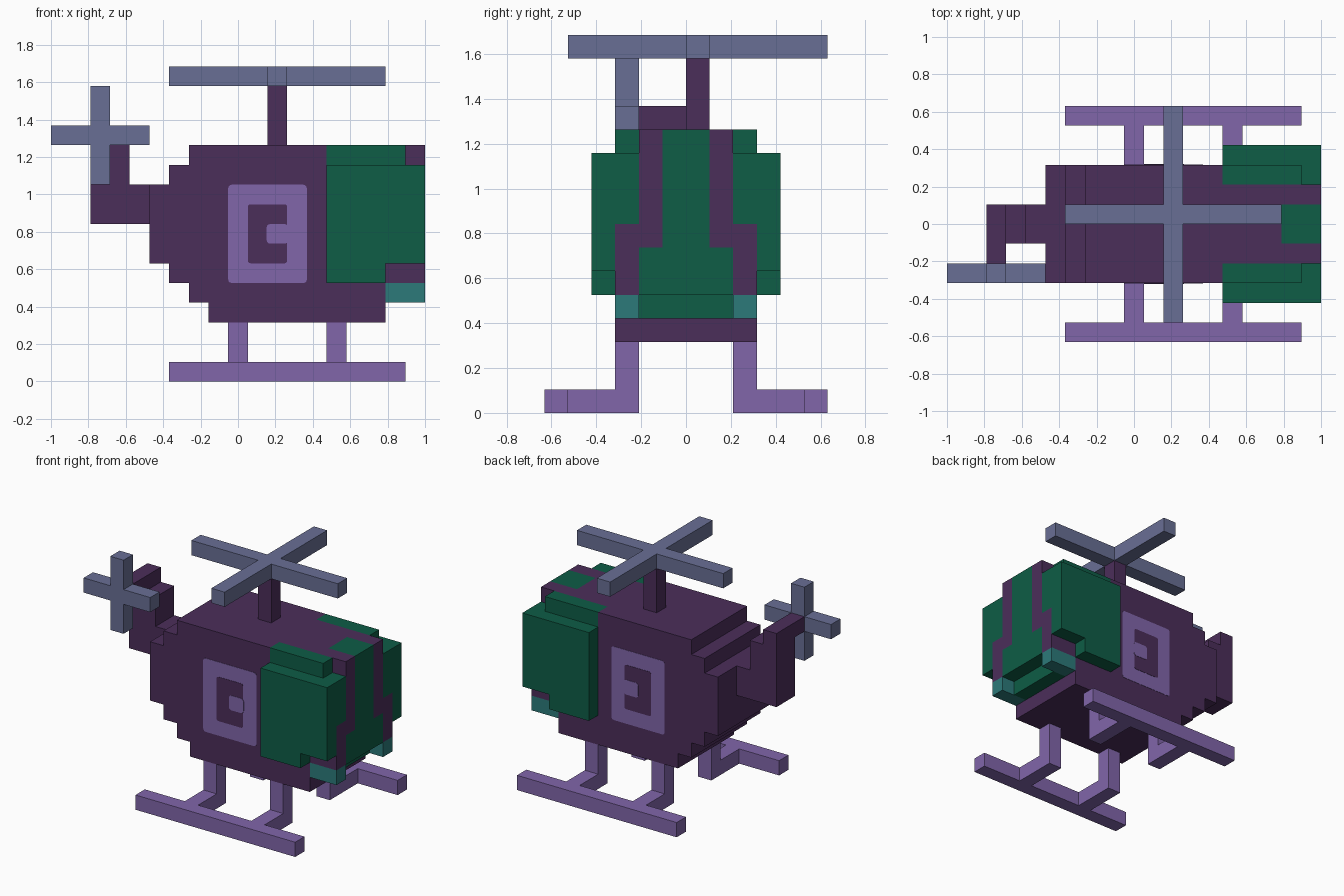
import bpy, bmesh, math
from mathutils import Vector

old = bpy.data.objects.get("Cube")
if old:
    bpy.data.objects.remove(old, do_unlink=True)

U = 2 / 19  # one block; x counts from the tail end, y from the centre line, z from the ground


def pos(x, y, z):
    return Vector((x * U - 1, y * U, z * U))


def material(name, rgb):
    lin = [((c / 255 + 0.055) / 1.055) ** 2.4 if c > 10 else c / 255 / 12.92 for c in rgb]
    m = bpy.data.materials.new(name)
    m.use_nodes = True
    m.diffuse_color = (*lin, 1)
    m.node_tree.nodes["Principled BSDF"].inputs["Base Color"].default_value = (*lin, 1)
    return m


PLUM = material("dark plum", (75, 46, 90))
LILAC = material("lilac", (129, 102, 170))
STEEL = material("steel blue", (105, 111, 149))
GREEN = material("deep green", (14, 93, 70))
TEAL = material("teal", (44, 122, 122))


def finish(name, bm, mat):
    bmesh.ops.recalc_face_normals(bm, faces=bm.faces[:])
    me = bpy.data.meshes.new(name)
    bm.to_mesh(me)
    bm.free()
    me.materials.append(mat)
    ob = bpy.data.objects.new(name, me)
    bpy.context.collection.objects.link(ob)
    return ob


def add_box(bm, x0, x1, y0, y1, z0, z1):
    a, b = pos(x0, y0, z0), pos(x1, y1, z1)
    verts = bmesh.ops.create_cube(bm, size=1)["verts"]
    for v in verts:
        v.co = Vector([(a[i] + b[i]) / 2 + v.co[i] * (b[i] - a[i]) for i in range(3)])
    return verts


def blocks(name, mat, boxes, both_sides=False):
    """One object from boxes given in block units; optionally repeated at -y."""
    bm = bmesh.new()
    for x0, x1, y0, y1, z0, z1 in boxes:
        add_box(bm, x0, x1, y0, y1, z0, z1)
        if both_sides:
            add_box(bm, x0, x1, -y1, -y0, z0, z1)
    return finish(name, bm, mat)


def plate(name, mat, x0, x1, z0, z1, depth, radius):
    """Thin panel with rounded corners on each flank of the fuselage."""
    bm = bmesh.new()
    for s in (-1, 1):
        ys = sorted((s * 3, s * (3 + depth / U)))
        verts = add_box(bm, x0, x1, *ys, z0, z1)
        edges = {e for v in verts for e in v.link_edges
                 if abs(e.verts[0].co.y - e.verts[1].co.y) > depth / 2}
        bmesh.ops.bevel(bm, geom=list(edges), offset=radius, segments=3,
                        profile=0.5, affect='EDGES')
    return finish(name, bm, mat)


# Fuselage: stepped side profile extruded across the width
profile = [(8, 3), (17, 3), (17, 8), (14, 8), (14, 12), (7, 12), (7, 11), (6, 11),
           (6, 10), (5, 10), (5, 6), (6, 6), (6, 5), (7, 5), (7, 4), (8, 4)]
bm = bmesh.new()
face = bm.faces.new([bm.verts.new(pos(x, -3, z)) for x, z in profile])
ext = bmesh.ops.extrude_face_region(bm, geom=[face])["geom"]
bmesh.ops.translate(bm, vec=(0, 6 * U, 0),
                    verts=[g for g in ext if isinstance(g, bmesh.types.BMVert)])
finish("fuselage", bm, PLUM)
blocks("cockpit_roof", PLUM, [(14, 17, -2, 2, 8, 12)])

# Nose: window frame, glazing and lamps
blocks("nose_frame", PLUM, [(17, 19, 1, 2, 7, 12), (17, 19, 2, 3, 5, 8)], True)
blocks("nose_window", GREEN, [(17, 19, -1, 1, 7, 12), (17, 19, -2, 2, 5, 7),
                              (17, 18, -2, 2, 4, 5)])
blocks("side_windows", GREEN, [(14, 19, 3, 4, 6, 11), (14, 17, 3, 4, 5, 6),
                               (14, 19, 2, 3, 8, 11), (14, 18, 2, 3, 11, 12)], True)
blocks("nose_lamps", TEAL, [(17, 19, 2, 3, 4, 5)], True)

# Side doors: panel, window opening and handle
plate("door_panels", LILAC, 9, 13, 5, 10, 0.002, 0.02)
plate("door_windows", PLUM, 10, 12, 6, 9, 0.004, 0.015)
plate("door_handles", LILAC, 10.95, 12.05, 7, 8, 0.006, 0.02)

# Tail boom, stepped fin and rotor axle
blocks("tail_boom", PLUM, [(2, 5, -1, 1, 8, 10)])
blocks("tail_fin", PLUM, [(2, 3, -1, 1, 10, 13), (3, 4, -1, 1, 10, 12)])
blocks("tail_rotor_axle", PLUM, [(2, 3, -2, -1, 12, 13)])
blocks("tail_rotor", STEEL, [(0, 5, -3, -2, 12, 13), (2, 3, -3, -2, 10, 12),
                             (2, 3, -3, -2, 13, 15)])

# Main rotor
blocks("rotor_mast", PLUM, [(11, 12, 0, 1, 12, 15)])
blocks("main_rotor", STEEL, [(6, 17, 0, 1, 15, 16), (11, 12, -5, 0, 15, 16),
                             (11, 12, 1, 6, 15, 16)])

# Landing gear
blocks("skids", LILAC, [(6, 18, 5, 6, 0, 1)], True)
blocks("skid_legs", LILAC, [b for x in (9, 14) for b in
                            ((x, x + 1, 2, 3, 1, 3), (x, x + 1, 2, 5, 0, 1))], True)
